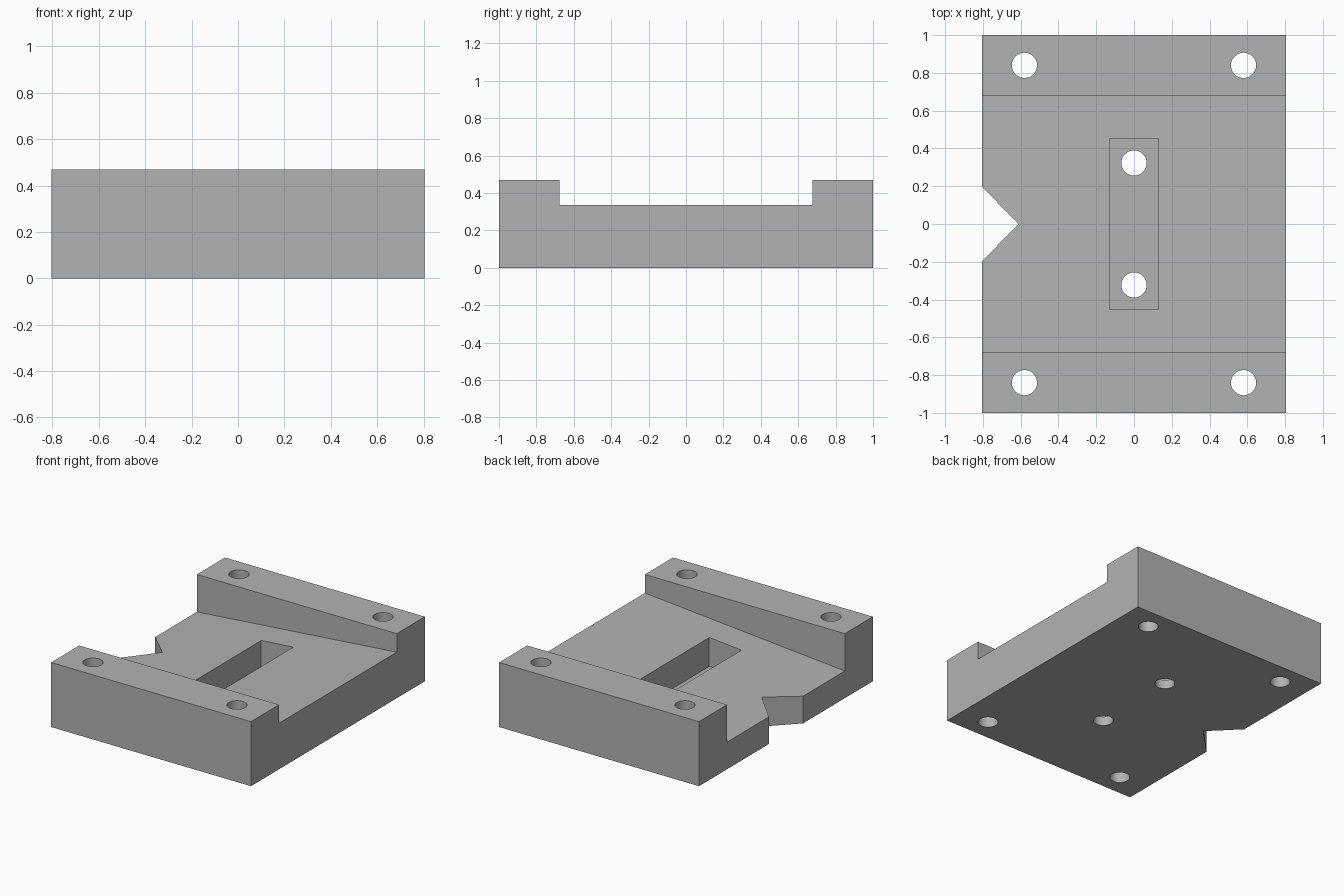
import bpy
import bmesh
import math
from mathutils import Vector

cube = bpy.data.objects.get("Cube")
if cube:
    bpy.data.objects.remove(cube, do_unlink=True)

# Overall sizes
HALF_X, HALF_Y, HEIGHT = 0.805, 1.0, 0.47
LOW, HIGH = 0.198, 0.335      # channel floor at the left and right ends
CHANNEL_Y = 0.677
SLOT_X, SLOT_Y, SLOT_Z = 0.13, 0.453, 0.067
HOLE_R = 0.067

grey = bpy.data.materials.new("plain grey")
grey.use_nodes = True
grey.diffuse_color = (0.45, 0.45, 0.45, 1)
grey.node_tree.nodes["Principled BSDF"].inputs["Base Color"].default_value = grey.diffuse_color


def prism(name, outline, direction):
    """Extrude a flat outline along a direction into a solid."""
    bm = bmesh.new()
    face = bm.faces.new([bm.verts.new(p) for p in outline])
    top = bmesh.ops.extrude_face_region(bm, geom=[face])["geom"]
    bmesh.ops.translate(bm, vec=Vector(direction),
                        verts=[v for v in top if isinstance(v, bmesh.types.BMVert)])
    bmesh.ops.recalc_face_normals(bm, faces=bm.faces)
    mesh = bpy.data.meshes.new(name)
    bm.to_mesh(mesh)
    bm.free()
    mesh.materials.append(grey)
    obj = bpy.data.objects.new(name, mesh)
    bpy.context.collection.objects.link(obj)
    return obj


def cut(target, cutter):
    """Subtract a solid from the target and discard it."""
    mod = target.modifiers.new(cutter.name, "BOOLEAN")
    mod.operation = "DIFFERENCE"
    mod.solver = "EXACT"
    mod.object = cutter
    bpy.context.view_layer.objects.active = target
    bpy.ops.object.modifier_apply(modifier=mod.name)
    bpy.data.objects.remove(cutter, do_unlink=True)


# Block with a V notch in its right-hand edge
block = prism("mounting_block", [
    (-HALF_X, -HALF_Y, 0), (HALF_X, -HALF_Y, 0), (HALF_X, HALF_Y, 0),
    (-HALF_X, HALF_Y, 0), (-HALF_X, 0.197, 0), (-0.61, 0, 0), (-HALF_X, -0.197, 0),
], (0, 0, HEIGHT))

# Sloping channel between the two raised rails
reach = 1.0
slope = (HIGH - LOW) / (2 * HALF_X)
middle = (HIGH + LOW) / 2
cut(block, prism("channel_cutter", [
    (-reach, -CHANNEL_Y, middle - slope * reach), (reach, -CHANNEL_Y, middle + slope * reach),
    (reach, -CHANNEL_Y, 1), (-reach, -CHANNEL_Y, 1),
], (0, 2 * CHANNEL_Y, 0)))

# Central rectangular pocket
cut(block, prism("pocket_cutter", [
    (-SLOT_X, -SLOT_Y, SLOT_Z), (SLOT_X, -SLOT_Y, SLOT_Z),
    (SLOT_X, SLOT_Y, SLOT_Z), (-SLOT_X, SLOT_Y, SLOT_Z),
], (0, 0, 1)))

# Bolt holes: four in the rails, two in the pocket
for side in (-1, 1):
    for x, y in ((-0.58, 0.84), (0.58, 0.84), (0, 0.323)):
        ring = [(x + HOLE_R * math.cos(a), side * y + HOLE_R * math.sin(a), -0.2)
                for a in (math.tau * i / 48 for i in range(48))]
        cut(block, prism("hole_cutter", ring, (0, 0, 1)))

# Round hole walls smoothly, keep the block edges sharp
bpy.ops.object.select_all(action="DESELECT")
block.select_set(True)
bpy.context.view_layer.objects.active = block
bpy.ops.object.shade_smooth_by_angle(angle=math.radians(30))
